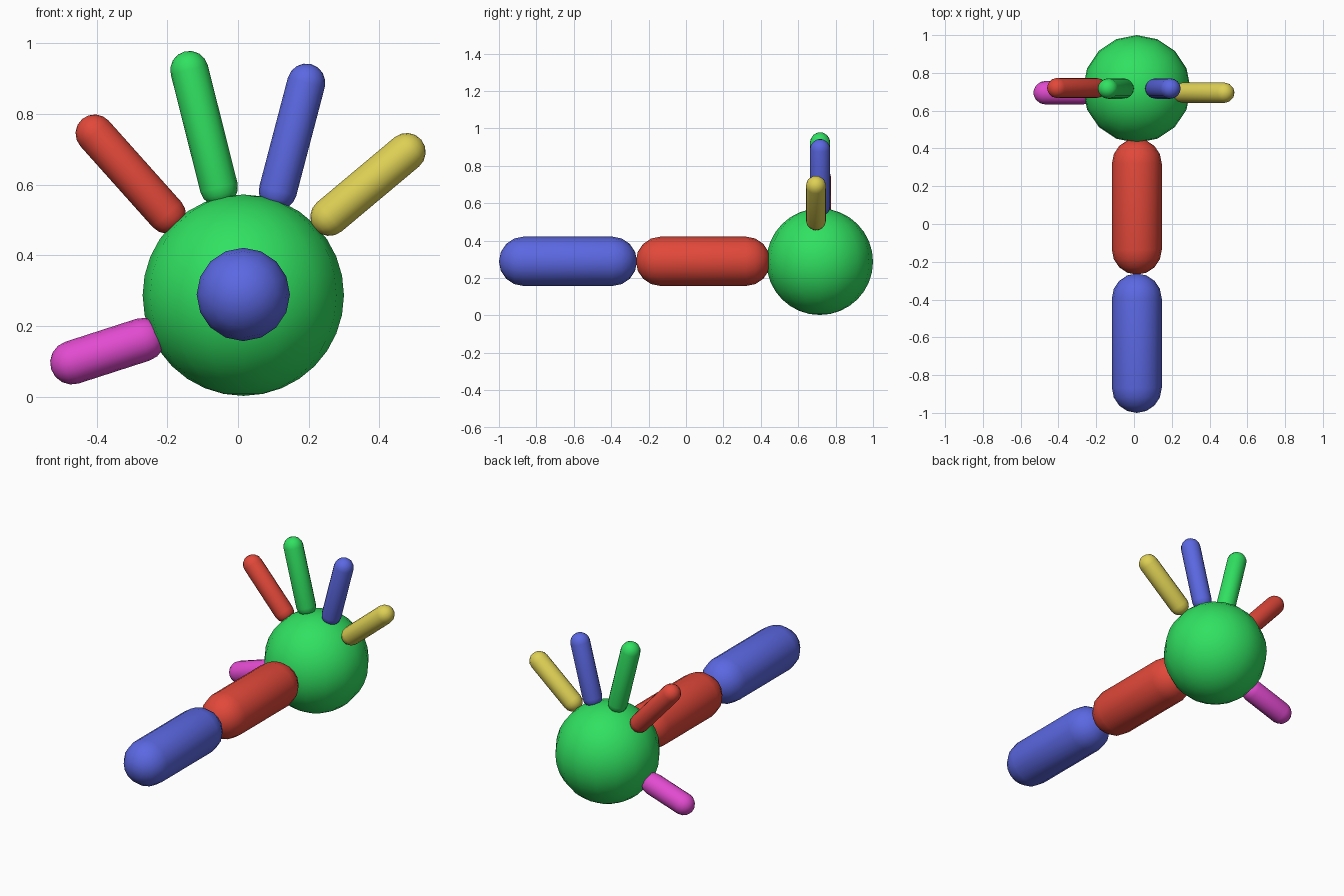
import bpy, bmesh, math
from mathutils import Vector

if "Cube" in bpy.data.objects:
    bpy.data.objects.remove(bpy.data.objects["Cube"])

SIDES = 16


def material(name, rgb):
    m = bpy.data.materials.new(name)
    m.diffuse_color = (*rgb, 1)
    m.use_nodes = True
    m.node_tree.nodes["Principled BSDF"].inputs["Base Color"].default_value = m.diffuse_color
    return m


green = material("green", (0.03, 0.75, 0.12))
red = material("red", (0.76, 0.065, 0.042))
blue = material("blue", (0.105, 0.138, 0.76))
yellow = material("yellow", (0.73, 0.63, 0.09))
magenta = material("magenta", (0.76, 0.07, 0.63))


def capsule(name, start, end, radius, mat):
    """Lathed capsule whose rounded tips touch start and end."""
    start, end = Vector(start), Vector(end)
    axis = end - start
    half = axis.length / 2 - radius
    bm = bmesh.new()
    # Half outline: lower cap, straight wall, upper cap
    profile = []
    for shift, first in ((-half, -4), (half, 0)):
        for i in range(first, first + 5):
            a = i * math.pi / 8
            r = 0 if abs(i) == 4 else radius * math.cos(a)
            profile.append(bm.verts.new((r, 0, shift + radius * math.sin(a))))
    edges = [bm.edges.new(pair) for pair in zip(profile, profile[1:])]
    bmesh.ops.spin(bm, geom=profile + edges, axis=(0, 0, 1), cent=(0, 0, 0),
                   angle=math.tau, steps=SIDES)
    bmesh.ops.remove_doubles(bm, verts=bm.verts, dist=1e-4)
    bmesh.ops.recalc_face_normals(bm, faces=bm.faces)
    finish(name, bm, (start + end) / 2, mat, axis)


def finish(name, bm, location, mat, axis=Vector((0, 0, 1))):
    for f in bm.faces:
        f.smooth = True
    mesh = bpy.data.meshes.new(name)
    bm.to_mesh(mesh)
    bm.free()
    mesh.materials.append(mat)
    obj = bpy.data.objects.new(name, mesh)
    obj.location = location
    obj.rotation_euler = axis.to_track_quat('Z', 'Y').to_euler()
    bpy.context.collection.objects.link(obj)


# Palm ball
bm = bmesh.new()
bmesh.ops.create_uvsphere(bm, u_segments=SIDES, v_segments=8 * 2, radius=0.285)
finish("palm", bm, (0.015, 0.715, 0.287), green)

# Two arm segments in line along y
capsule("upper_arm", (0.015, -1.0, 0.289), (0.015, -0.262, 0.289), 0.132, blue)
capsule("forearm", (0.015, -0.268, 0.289), (0.015, 0.452, 0.289), 0.132, red)

# Digits: root (x, z), tip (x, z), depth y, radius
digits = [
    ("thumb", (-0.21, 0.18), (-0.529, 0.077), 0.695, 0.062, magenta),
    ("index_finger", (-0.165, 0.475), (-0.442, 0.785), 0.72, 0.054, red),
    ("middle_finger", (-0.041, 0.54), (-0.151, 0.977), 0.717, 0.054, green),
    ("ring_finger", (0.099, 0.53), (0.207, 0.941), 0.717, 0.054, blue),
    ("little_finger", (0.217, 0.474), (0.519, 0.727), 0.695, 0.054, yellow),
]
for name, root, tip, y, radius, mat in digits:
    capsule(name, (root[0], y, root[1]), (tip[0], y, tip[1]), radius, mat)
